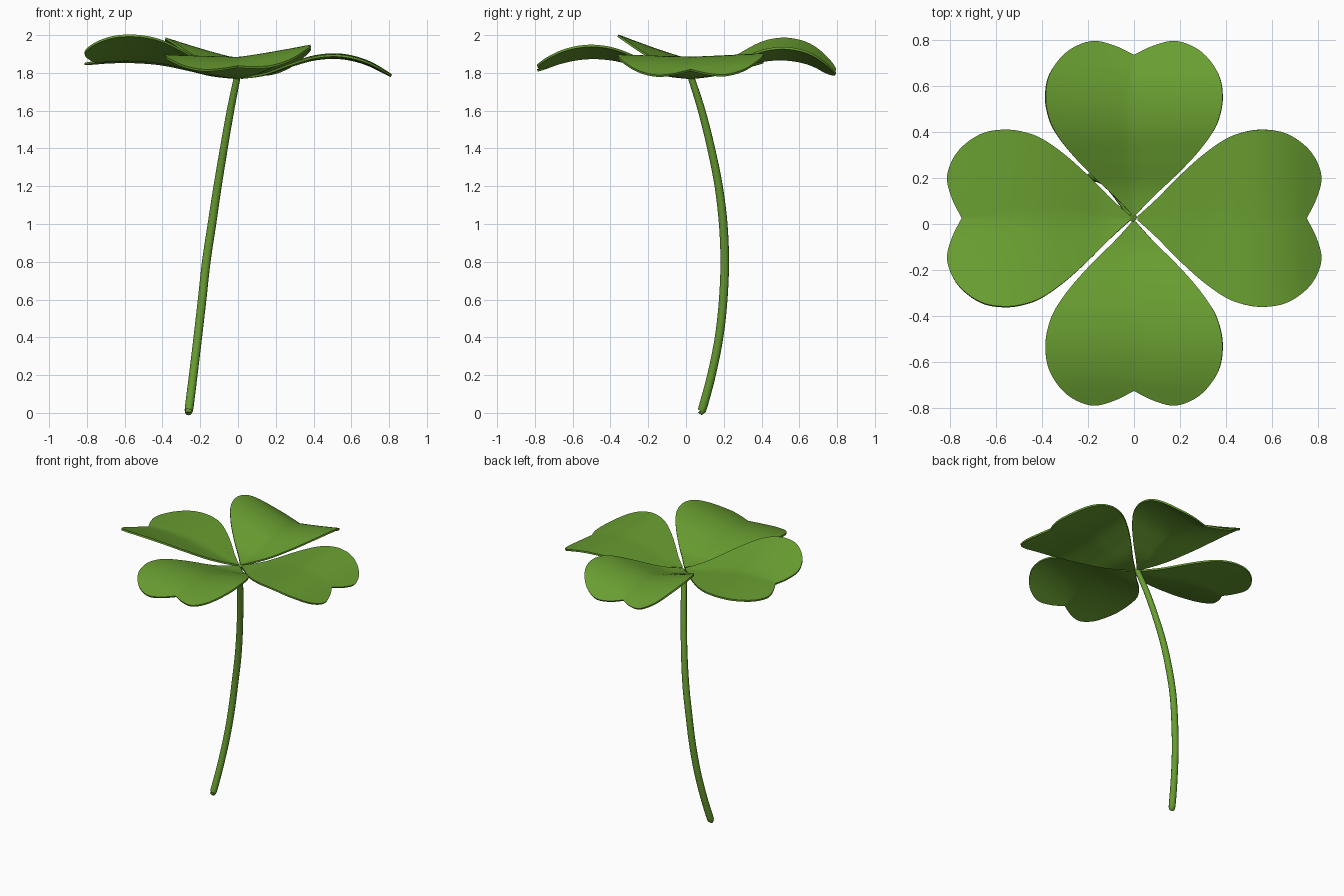
import bpy, bmesh, math
from mathutils import Vector

if "Cube" in bpy.data.objects:
    bpy.data.objects.remove(bpy.data.objects["Cube"])

green = bpy.data.materials.new("clover green")
green.diffuse_color = (0.14, 0.34, 0.03, 1)
green.use_nodes = True
green.node_tree.nodes["Principled BSDF"].inputs["Base Color"].default_value = green.diffuse_color


def spline(pts, t):
    """Catmull-Rom through pts, t from 0 to 1."""
    pts = [Vector(p) for p in pts]
    f = t * (len(pts) - 1)
    i = min(int(f), len(pts) - 2)
    f -= i
    b, c = pts[i], pts[i + 1]
    a = pts[i - 1] if i > 0 else 2 * b - c
    d = pts[i + 2] if i + 2 < len(pts) else 2 * c - b
    return 0.5 * (2 * b + (c - a) * f + (2 * a - 5 * b + 4 * c - d) * f ** 2
                  + (3 * b - a - 3 * c + d) * f ** 3)


# Half outline of a heart-shaped leaflet: (distance from centre, half width)
OUTLINE = [(0.015, 0.008), (0.1, 0.085), (0.2, 0.185), (0.3, 0.275), (0.4, 0.345),
           (0.48, 0.375), (0.56, 0.385), (0.65, 0.372), (0.73, 0.325), (0.785, 0.26),
           (0.812, 0.175), (0.79, 0.085), (0.748, 0.0)]
ROWS, COLS = 60, 8
CENTRE = Vector((0, 0.025, 0))


def leaflet(name, angle, scale, heights, rise_left, rise_right):
    """heights: evenly spaced midrib heights; rises lift the two side lobes."""
    d = Vector((math.cos(angle), math.sin(angle), 0))
    e = Vector((-d.y, d.x, 0))
    bm = bmesh.new()
    grid = []
    for j in range(ROWS + 1):
        s = j / ROWS
        edge = spline(OUTLINE, s)
        mid = 0.015 + 0.733 * s
        row = []
        for i in range(-COLS, COLS + 1):
            k = i / COLS
            r = mid + (edge.x - mid) * abs(k)
            u = edge.y * k
            rise = rise_left if k > 0 else rise_right
            z = spline([(h, 0) for h in heights], min(r / 0.82, 1)).x
            z += rise * (abs(u) / 0.385) ** 1.15
            row.append(bm.verts.new(CENTRE + d * r * scale + e * u + Vector((0, 0, z))))
        grid.append(row)
    for a, b in zip(grid, grid[1:]):
        for i in range(2 * COLS):
            bm.faces.new((a[i], b[i], b[i + 1], a[i + 1]))
    bmesh.ops.remove_doubles(bm, verts=bm.verts, dist=0.0005)
    me = bpy.data.meshes.new(name)
    bm.to_mesh(me)
    bm.free()
    me.materials.append(green)
    ob = bpy.data.objects.new(name, me)
    bpy.context.collection.objects.link(ob)
    sol = ob.modifiers.new("thickness", "SOLIDIFY")
    sol.thickness = 0.012
    sol.offset = 0
    finish(ob)


def finish(ob):
    bpy.ops.object.select_all(action='DESELECT')
    ob.select_set(True)
    bpy.context.view_layer.objects.active = ob
    bpy.ops.object.convert(target='MESH')
    bpy.ops.object.shade_smooth_by_angle(angle=math.radians(40))


# Four leaflets
leaflet("right_leaf", 0, 1.0,
        [1.772, 1.79, 1.835, 1.872, 1.878, 1.845, 1.775], 0.018, 0.012)
leaflet("back_leaf", math.pi / 2, 0.945,
        [1.772, 1.79, 1.83, 1.865, 1.87, 1.84, 1.765], 0.11, 0.06)
leaflet("left_leaf", math.pi, 1.0,
        [1.772, 1.79, 1.825, 1.855, 1.867, 1.865, 1.85], 0.13, -0.01)
leaflet("front_leaf", -math.pi / 2, 1.0,
        [1.772, 1.79, 1.835, 1.87, 1.878, 1.855, 1.805], 0.065, 0.012)

# Curved stem: x, y, z, radius
STEM = [(-0.262, 0.08, 0.012, 0.017), (-0.259, 0.088, 0.025, 0.023),
        (-0.237, 0.135, 0.2, 0.023), (-0.213, 0.175, 0.4, 0.023),
        (-0.19, 0.197, 0.6, 0.023), (-0.168, 0.205, 0.8, 0.023),
        (-0.138, 0.197, 1.0, 0.023), (-0.108, 0.173, 1.2, 0.022),
        (-0.075, 0.133, 1.4, 0.021), (-0.04, 0.083, 1.6, 0.02),
        (-0.005, 0.028, 1.775, 0.018)]
cu = bpy.data.curves.new("stem", 'CURVE')
cu.dimensions = '3D'
cu.bevel_depth = 1.0
cu.bevel_resolution = 4
cu.use_fill_caps = True
sp = cu.splines.new('POLY')
N = 50
sp.points.add(N)
for i in range(N + 1):
    p = spline(STEM, i / N)
    sp.points[i].co = (p[0], p[1], p[2], 1)
    sp.points[i].radius = p[3]
cu.materials.append(green)
stem = bpy.data.objects.new("stem", cu)
bpy.context.collection.objects.link(stem)
finish(stem)
